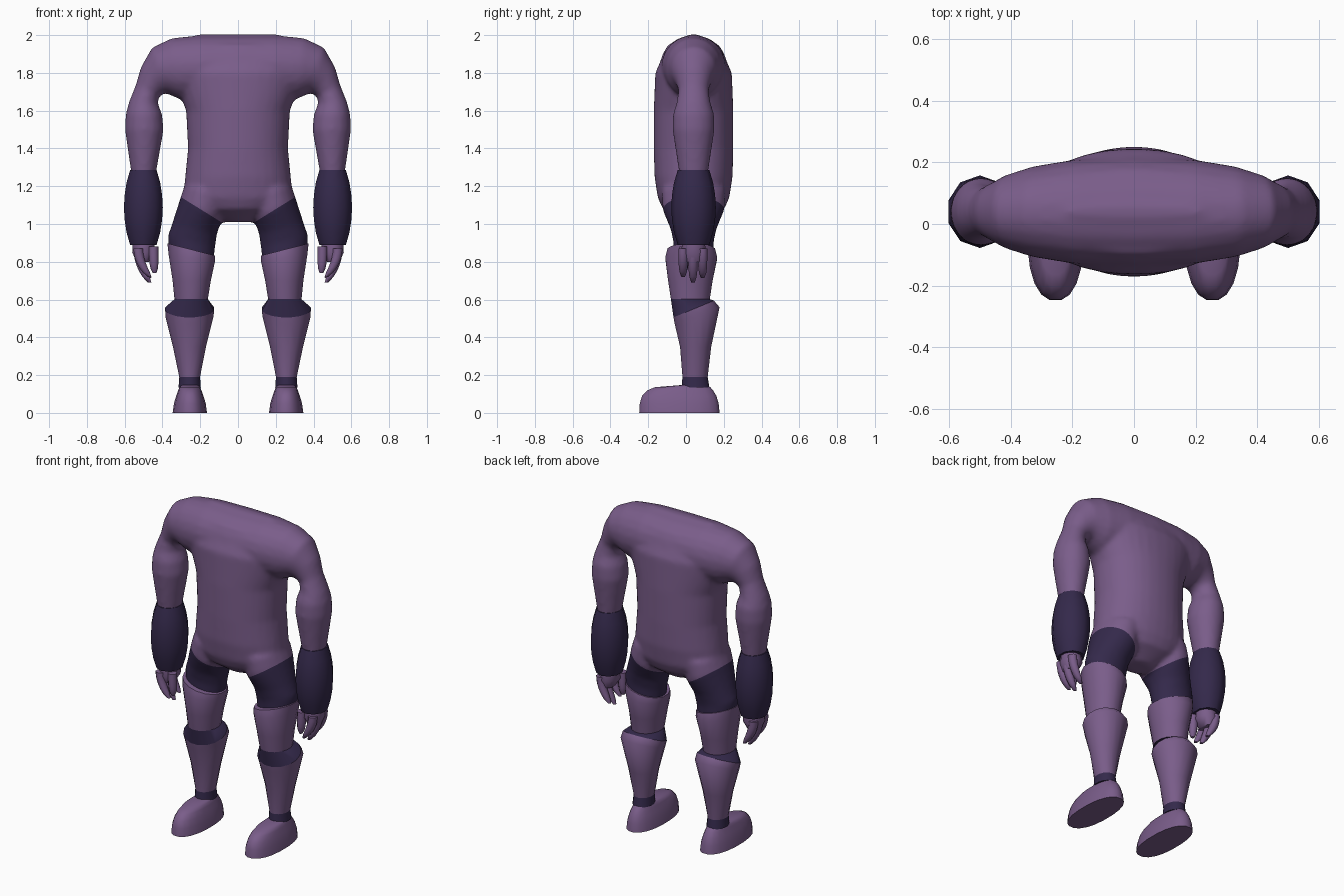
import bpy, bmesh, math
from mathutils import Vector

if "Cube" in bpy.data.objects:
    bpy.data.objects.remove(bpy.data.objects["Cube"])


def material(name, rgb):
    m = bpy.data.materials.new(name)
    m.diffuse_color = (*rgb, 1)
    m.use_nodes = True
    m.node_tree.nodes["Principled BSDF"].inputs["Base Color"].default_value = m.diffuse_color
    return m


PURPLE = material("dusty_purple", (0.195, 0.110, 0.255))
DARK = material("dark_violet", (0.034, 0.022, 0.070))


def level(z, x, rx, ry, y=0.04, tilt=0):
    """Level ring: inner and outer end, half depth, centre y, rise towards the back."""
    return Vector((x - rx, z)), Vector((x + rx, z)), ry, y, tilt


def slanted(ax, az, bx, bz, ry, y=0.04):
    """Ring between two points of the front silhouette."""
    return Vector((ax, az)), Vector((bx, bz)), ry, y, 0


def loft(bm, rings, side=1, sides=16, power=2.0):
    loops = []
    for a, b, ry, y, tilt in rings:
        loop = []
        for i in range(sides):
            ang = math.tau * (i + 0.5) / sides
            c, s = (math.copysign(abs(f) ** (2 / power), f) for f in (math.cos(ang), math.sin(ang)))
            p = (a + b) / 2 + (b - a) / 2 * c
            loop.append(bm.verts.new((side * p.x, y + s * ry, p.y + s * tilt)))
        loops.append(loop)
    for p, q in zip(loops, loops[1:]):
        for i in range(sides):
            j = (i + 1) % sides
            bm.faces.new((p[i], p[j], q[j], q[i]))
    bm.faces.new(loops[0])
    bm.faces.new(loops[-1])
    bmesh.ops.recalc_face_normals(bm, faces=bm.faces)


def finish(bm, name, *mats, angle=60):
    me = bpy.data.meshes.new(name)
    bm.to_mesh(me)
    bm.free()
    ob = bpy.data.objects.new(name, me)
    bpy.context.collection.objects.link(ob)
    for m in mats:
        me.materials.append(m)
    bpy.ops.object.select_all(action='DESELECT')
    ob.select_set(True)
    bpy.context.view_layer.objects.active = ob
    bpy.ops.object.shade_smooth_by_angle(angle=math.radians(angle))
    return ob


def pair(name, rings, mat, sides=16, power=2.0):
    """One limb part on each side of the body."""
    for side, label in ((1, "left"), (-1, "right")):
        bm = bmesh.new()
        loft(bm, rings, side, sides, power)
        finish(bm, f"{name}_{label}", mat)


# Body volumes: trunk, shoulders with upper arms, upper thighs
trunk = [level(z, 0, rx, ry) for z, rx, ry in (
    (1.01, .08, .065), (1.08, .23, .163), (1.14, .29, .19), (1.25, .28, .207),
    (1.4, .265, .211), (1.6, .275, .211), (1.8, .35, .203), (1.945, .35, .138), (2.003, .22, .02))]
shoulder = [slanted(0, 1.66, 0, 2, .18), slanted(.2, 1.66, .2, 2, .17),
            slanted(.31, 1.66, .35, 1.985, .148), slanted(.375, 1.69, .455, 1.935, .12),
            slanted(.39, 1.69, .515, 1.83, .095), slanted(.415, 1.68, .54, 1.74, .08)]
upper_arm = [level(1.642, .502, .077, .09), level(1.58, .498, .097, .11),
             level(1.5, .496, .103, .112), level(1.25, .5, .063, .074)]
thigh = [slanted(.05, 1.16, .285, 1.2, .17), slanted(.085, 1.02, .305, 1.14, .165),
         slanted(.11, .95, .35, 1, .122), slanted(.12, .88, .373, .935, .107),
         slanted(.13, .8, .365, .86, .107)]
bm = bmesh.new()
loft(bm, trunk, sides=32, power=2.15)
for side in (1, -1):
    loft(bm, shoulder + upper_arm, side, 20)
    loft(bm, thigh, side, 20)
body = finish(bm, "body")

# Blend the volumes into one skin
blend = body.modifiers.new("blend", 'REMESH')
blend.mode = 'VOXEL'
blend.voxel_size = 0.014
soften = body.modifiers.new("soften", 'SMOOTH')
soften.factor = 0.5
soften.iterations = 6
skin = body.evaluated_get(bpy.context.evaluated_depsgraph_get())
bm = bmesh.new()
bm.from_mesh(skin.to_mesh())
bpy.data.objects.remove(body)

# Slanted hem above the thighs, cut cleanly and coloured below
SLOPE, HEM = 0.62, 0.955
for side in (1, -1):
    geom = set()
    for f in bm.faces:
        c = f.calc_center_median()
        if side * c.x > 0 and c.z < 1.2:
            geom.update([f], f.edges, f.verts)
    bmesh.ops.bisect_plane(bm, geom=list(geom), plane_co=(0, 0, HEM),
                           plane_no=Vector((-side * SLOPE, 0, 1)).normalized(), dist=1e-5)
for f in bm.faces:
    c = f.calc_center_median()
    f.material_index = int(c.z < 1.2 and c.z < HEM + SLOPE * abs(c.x))
finish(bm, "body", PURPLE, DARK, angle=70)

# Barrel-shaped bracers
barrel = []
for k in range(7):
    r = .074 + .034 * math.sin(math.pi * k / 6) ** .8
    barrel.append(level(.89 + .395 * k / 6, .501, r, r + .01))
pair("bracer", barrel, DARK, sides=10)

# Legs: parts share their seam rings
knee_top = level(.602, .248, .09, .105, .023)
shin_top = level(.55, .256, .132, .109, .041, .045)
shin_end = level(.19, .256, .056, .068, .048)
pair("lower_thigh", [slanted(.118, .832, .376, .898, .128, .028),
                     slanted(.12, .8, .37, .84, .14, .028),
                     level(.7, .245, .103, .12, .023), knee_top], PURPLE)
pair("knee", [knee_top, shin_top], DARK)
pair("shin", [shin_top, level(.515, .257, .129, .121, .059, .045),
              level(.35, .257, .089, .084, .051), shin_end], PURPLE)
pair("ankle", [shin_end, level(.135, .256, .06, .075, .05)], DARK)
pair("foot", [level(z, .255, rx, ry, y) for z, rx, ry, y in (
    (0, .092, .215, -.035), (.05, .085, .211, -.036), (.09, .073, .199, -.036),
    (.12, .062, .175, -.03), (.136, .056, .148, -.018), (.147, .045, .072, .043))],
     PURPLE, sides=20, power=2.3)

# Hands: palm plus curled tapering digits
pair("palm", [level(.91, .5, .06, .06), level(.85, .5, .062, .069), level(.8, .505, .035, .05)],
     PURPLE, sides=12)


def digit(name, x, y, top, length, curl):
    rings = []
    for k in range(7):
        t = k / 6
        r = .027 * math.sqrt(1 - .85 * t ** 4)
        rings.append(level(top - length * t, x - curl * t * t, r, r, y))
    pair(name, rings, PURPLE, sides=8)


for i, (y, length) in enumerate(((-.015, .15), (.037, .18), (.088, .155))):
    digit(f"finger_{i + 1}", .528, y, .87, length, .06)
digit("thumb", .447, -.01, .88, .14, .005)
